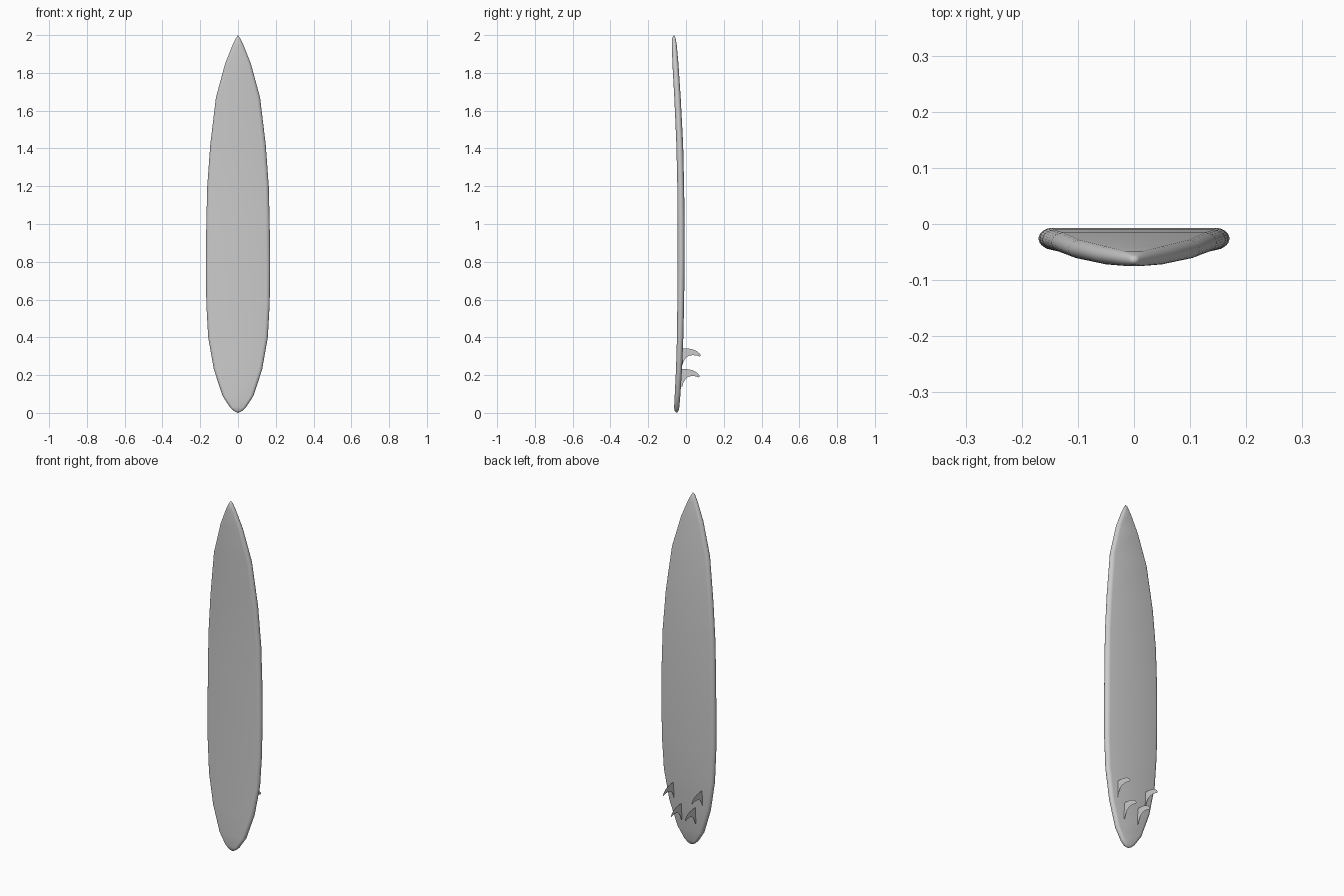
import bpy, bmesh, math

cube = bpy.data.objects.get("Cube")
if cube:
    bpy.data.objects.remove(cube, do_unlink=True)

grey = bpy.data.materials.new("plain grey")
grey.use_nodes = True
colour = (0.6, 0.6, 0.6, 1)
grey.diffuse_color = colour
grey.node_tree.nodes["Principled BSDF"].inputs["Base Color"].default_value = colour


def make_object(name, bm):
    bmesh.ops.recalc_face_normals(bm, faces=bm.faces)
    mesh = bpy.data.meshes.new(name)
    bm.to_mesh(mesh)
    bm.free()
    mesh.materials.append(grey)
    obj = bpy.data.objects.new(name, mesh)
    bpy.context.collection.objects.link(obj)
    return obj


# Board stations: height, half width, depth of centre line, half thickness
STATIONS = [
    (0.005, 0.012, -0.050, 0.006), (0.012, 0.024, -0.050, 0.011),
    (0.03, 0.043, -0.049, 0.014), (0.09, 0.082, -0.045, 0.015),
    (0.23, 0.128, -0.037, 0.016), (0.40, 0.158, -0.031, 0.017),
    (0.58, 0.168, -0.028, 0.018), (0.80, 0.170, -0.026, 0.019),
    (1.00, 0.168, -0.026, 0.019), (1.20, 0.163, -0.028, 0.018),
    (1.42, 0.147, -0.033, 0.018), (1.67, 0.117, -0.045, 0.017),
    (1.85, 0.068, -0.056, 0.016), (1.95, 0.028, -0.062, 0.013),
    (1.985, 0.010, -0.064, 0.009),
]
SIDES = 24


# Flat deck and bottom with rounded rails
def section(bm, z, width, depth, thick):
    ring = []
    rail = min(thick * 1.3, width * 0.8)
    for i in range(SIDES):
        a = 2 * math.pi * (i + 0.5) / SIDES
        x = math.copysign(width - rail, math.cos(a)) + rail * math.cos(a)
        ring.append(bm.verts.new((x, depth + thick * math.sin(a), z)))
    return ring


bm = bmesh.new()
rings = [section(bm, *s) for s in STATIONS]
for low, high in zip(rings, rings[1:]):
    for i in range(SIDES):
        j = (i + 1) % SIDES
        bm.faces.new((low[i], low[j], high[j], high[i]))
for ring, tip in ((rings[0], (0, -0.05, 0)), (rings[-1], (0, -0.064, 2))):
    end = bm.verts.new(tip)
    for i in range(SIDES):
        bm.faces.new((ring[i], ring[(i + 1) % SIDES], end))
board = make_object("board", bm)

# Swept fin outline: depth and height above the root
FIN = [(-0.03, 0.0), (-0.02, 0.0), (-0.013, 0.022), (0.0, 0.042),
       (0.015, 0.052), (0.037, 0.056), (0.06, 0.053), (0.073, 0.048),
       (0.079, 0.054), (0.07, 0.066), (0.054, 0.079), (0.03, 0.088),
       (0.0, 0.092), (-0.03, 0.092)]


def make_fin(name, x, root, reach):
    fin = bmesh.new()
    fin.faces.new([fin.verts.new((x, y * reach if y > 0 else y, root + z)) for y, z in FIN])
    bmesh.ops.triangulate(fin, faces=fin.faces)
    return make_object(name, fin)


for side, sign in (("left", 1), ("right", -1)):
    make_fin(side + "_outer_fin", sign * 0.09, 0.25, 1.0)
    make_fin(side + "_inner_fin", sign * 0.044, 0.14, 0.92)

# Smooth board shading
bpy.ops.object.select_all(action="DESELECT")
board.select_set(True)
bpy.context.view_layer.objects.active = board
bpy.ops.object.shade_smooth_by_angle(angle=math.radians(50))
